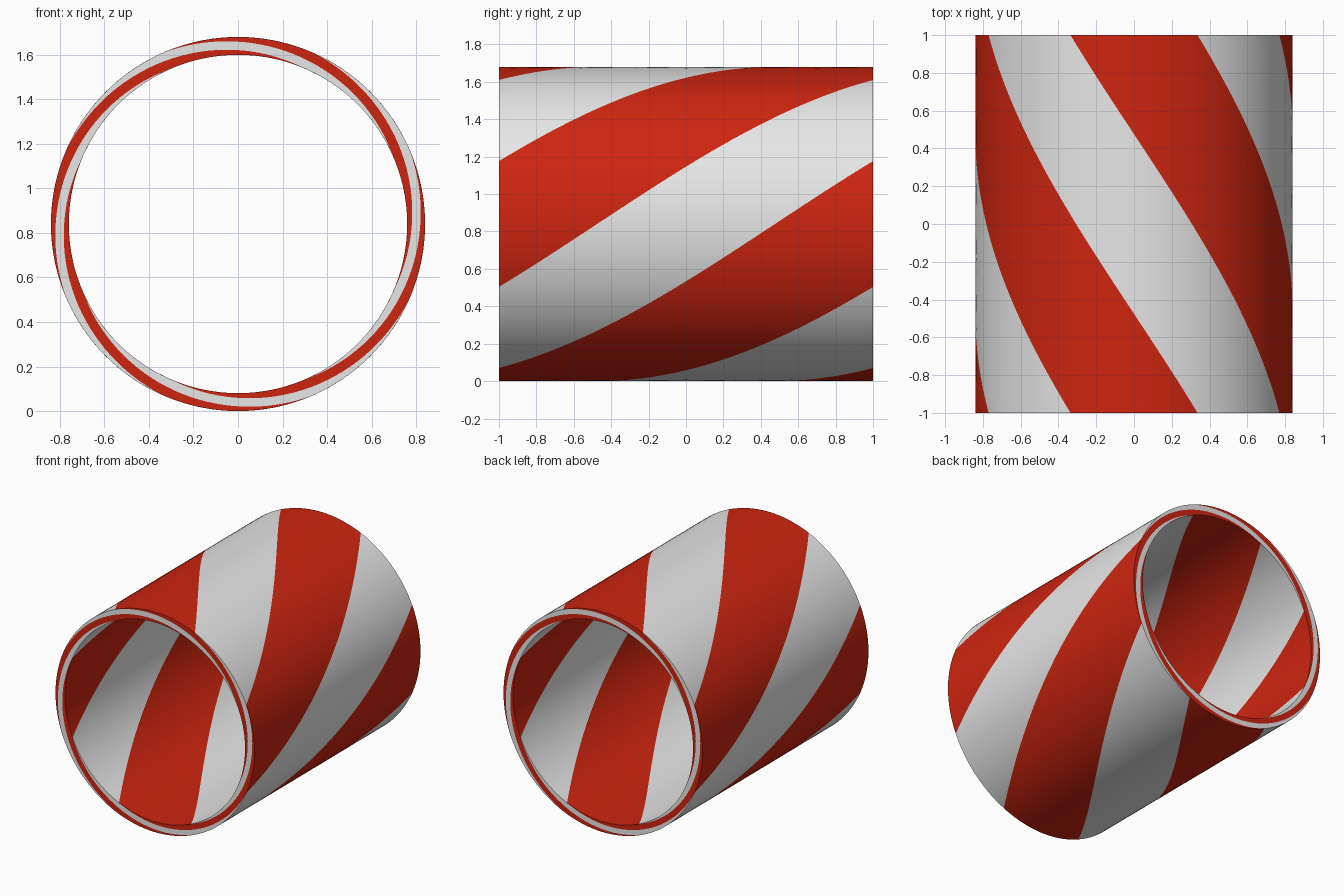
import bpy, bmesh, math

if "Cube" in bpy.data.objects:
    bpy.data.objects.remove(bpy.data.objects["Cube"])

R_OUT, R_IN, HALF = 0.84, 0.76, 1.0
ROWS = 32            # steps along each of the four legs of the wall section
RED_HALF = 23.6      # half angle of a red stripe; stripes repeat every 90 degrees
N_RED, N_GREY = 14, 12


def material(name, rgb):
    m = bpy.data.materials.new(name)
    m.diffuse_color = (*rgb, 1)
    m.use_nodes = True
    m.node_tree.nodes["Principled BSDF"].inputs["Base Color"].default_value = m.diffuse_color
    return m


# wall section: outside, front rim, inside, back rim (radius, y)
corners = [(R_OUT, HALF), (R_OUT, -HALF), (R_IN, -HALF), (R_IN, HALF)]

# column angles lie on the stripe edges; colour index for each column
angles, colours = [], []
for q in range(4):
    start = q * 90 - RED_HALF
    for i in range(N_RED):
        angles.append(start + 2 * RED_HALF * i / N_RED)
        colours.append(0)
    for i in range(N_GREY):
        angles.append(start + 2 * RED_HALF + (90 - 2 * RED_HALF) * i / N_GREY)
        colours.append(1)
n = len(angles)

# rings of vertices, twisting a quarter turn along every leg
bm = bmesh.new()
rings = []
for leg in range(4):
    (r0, y0), (r1, y1) = corners[leg], corners[(leg + 1) % 4]
    for s in range(ROWS):
        t = s / ROWS
        r, y = r0 + (r1 - r0) * t, y0 + (y1 - y0) * t
        ring = []
        for a in angles:
            p = math.radians(a - 90 * (leg + t))
            ring.append(bm.verts.new((r * math.cos(p), y, R_OUT + r * math.sin(p))))
        rings.append(ring)

# striped faces
for k, ring in enumerate(rings):
    nxt = rings[(k + 1) % len(rings)]
    for j in range(n):
        j2 = (j + 1) % n
        f = bm.faces.new((ring[j], ring[j2], nxt[j2], nxt[j]))
        f.material_index = colours[j]
bmesh.ops.recalc_face_normals(bm, faces=bm.faces)

mesh = bpy.data.meshes.new("striped_tube")
bm.to_mesh(mesh)
bm.free()
mesh.materials.append(material("red", (0.62, 0.018, 0.005)))
mesh.materials.append(material("light_grey", (0.8, 0.8, 0.8)))
tube = bpy.data.objects.new("striped_tube", mesh)
bpy.context.collection.objects.link(tube)

# smooth walls, sharp rims
bpy.context.view_layer.objects.active = tube
tube.select_set(True)
bpy.ops.object.shade_smooth_by_angle(angle=math.radians(40))
